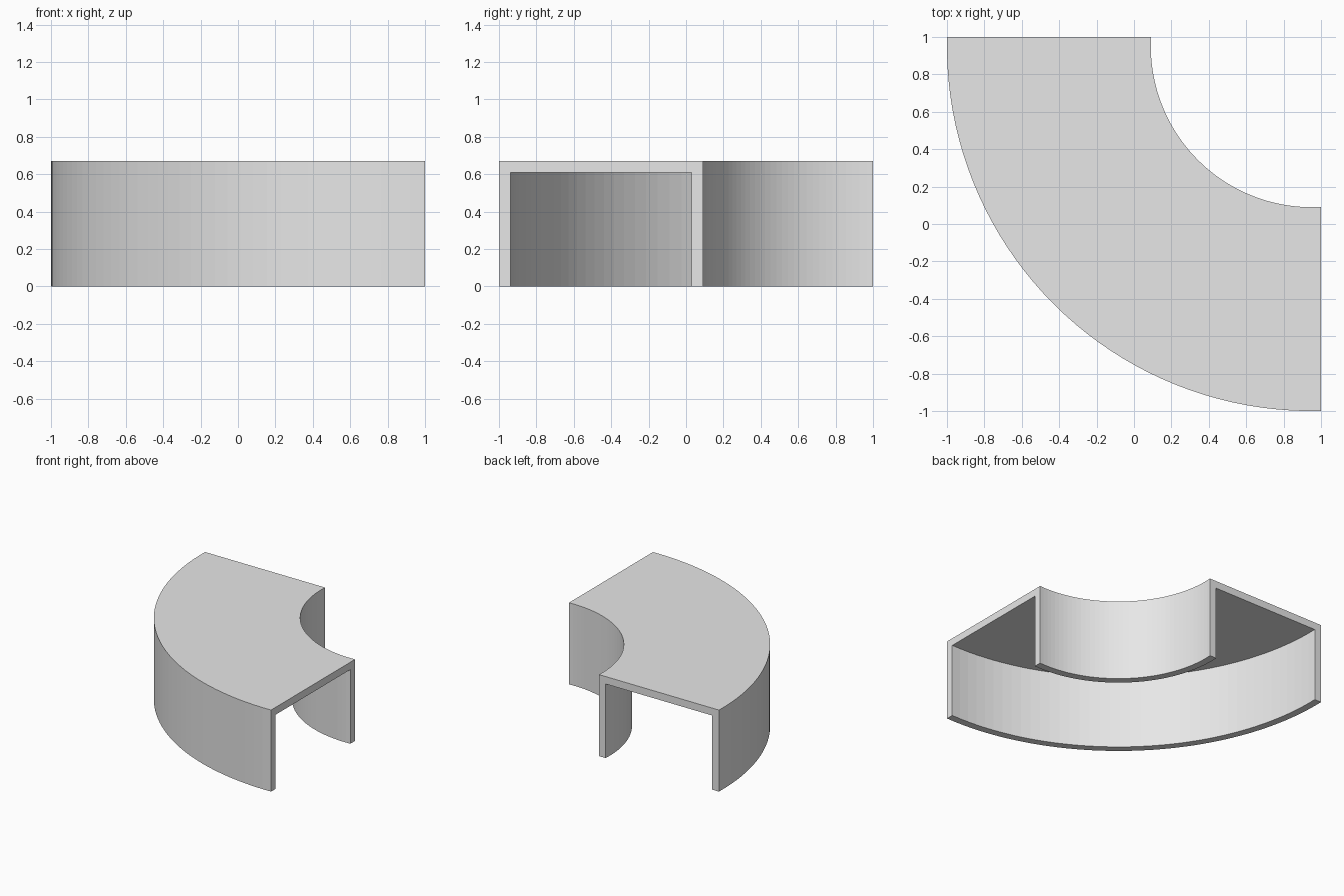
import bpy, bmesh, math

if "Cube" in bpy.data.objects:
    bpy.data.objects.remove(bpy.data.objects["Cube"])

C = 0.95                 # arc centre (x and y)
RO, RI = 1.95, 0.86      # outer and inner radius
H, T = 0.67, 0.061       # height and wall thickness
END = 1.0                # both open ends are cut flat at x = 1 and y = 1
SEG = 40

# inverted-U channel cross-section as (radius, z)
profile = [(RO, 0), (RO, H), (RI, H), (RI, 0),
           (RI + T, 0), (RI + T, H - T), (RO - T, H - T), (RO - T, 0)]


def arc_point(r, z, t):
    """Point along the quarter bend, extended slightly to reach the end planes."""
    extra = math.asin((END - C) / r)
    a = math.pi - extra + t * (math.pi / 2 + 2 * extra)
    return (C + r * math.cos(a), C + r * math.sin(a), z)


# sweep the channel around the bend
bm = bmesh.new()
rings = [[bm.verts.new(arc_point(r, z, i / SEG)) for r, z in profile]
         for i in range(SEG + 1)]
n = len(profile)
for a, b in zip(rings, rings[1:]):
    for j in range(n):
        k = (j + 1) % n
        bm.faces.new((a[j], a[k], b[k], b[j]))

# end faces of the channel walls
bm.faces.new(rings[0])
bm.faces.new(rings[-1][::-1])
bmesh.ops.recalc_face_normals(bm, faces=bm.faces[:])

mesh = bpy.data.meshes.new("curved_channel_cover")
bm.to_mesh(mesh)
bm.free()
cover = bpy.data.objects.new("curved_channel_cover", mesh)
bpy.context.collection.objects.link(cover)

# plain light grey
grey = bpy.data.materials.new("light_grey")
grey.diffuse_color = (0.8, 0.8, 0.8, 1)
grey.use_nodes = True
grey.node_tree.nodes["Principled BSDF"].inputs["Base Color"].default_value = grey.diffuse_color
mesh.materials.append(grey)
